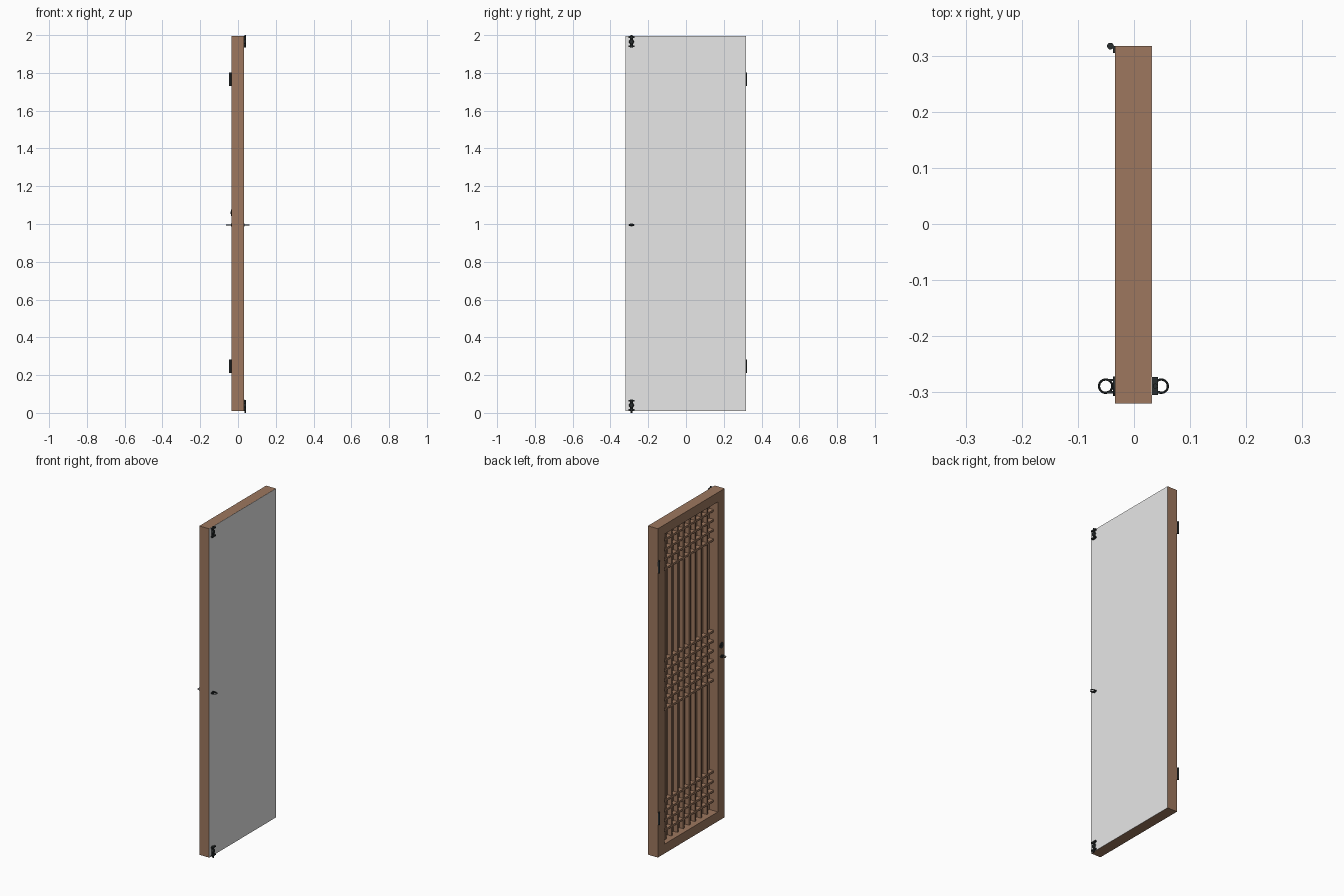
import bpy, math
from mathutils import Vector

if "Cube" in bpy.data.objects:
    bpy.data.objects.remove(bpy.data.objects["Cube"])


def material(name, rgb):
    m = bpy.data.materials.new(name)
    m.diffuse_color = (*rgb, 1)
    m.use_nodes = True
    m.node_tree.nodes["Principled BSDF"].inputs["Base Color"].default_value = m.diffuse_color
    return m


WOOD = material("brown wood", (0.34, 0.187, 0.113))
PAPER = material("pale paper", (0.8, 0.8, 0.8))
IRON = material("black iron", (0.022, 0.027, 0.028))


def finish(o, name, mat, smooth=False):
    o.name = name
    o.data.materials.append(mat)
    if smooth:
        bpy.ops.object.shade_smooth_by_angle()
    return o


def box(name, mat, x, y, z):
    """Box from (min, max) ranges."""
    bpy.ops.mesh.primitive_cube_add(size=1)
    o = bpy.context.object
    lo, hi = Vector((x[0], y[0], z[0])), Vector((x[1], y[1], z[1]))
    for v in o.data.vertices:
        v.co = (lo + hi) / 2 + Vector(a * b for a, b in zip(v.co, hi - lo))
    return finish(o, name, mat)


def rod(name, mat, loc, r, length, axis='Z', r2=None):
    rot = {'X': (0, math.pi / 2, 0), 'Y': (math.pi / 2, 0, 0), 'Z': (0, 0, 0)}[axis]
    bpy.ops.mesh.primitive_cone_add(vertices=24, radius1=r, radius2=r if r2 is None else r2,
                                    depth=length, location=loc, rotation=rot)
    return finish(bpy.context.object, name, mat, True)


# Overall door extents
X0, X1 = -0.034, 0.032
Y0, Y1 = -0.32, 0.317
Z0, Z1 = 0.01, 1.995
STILE, RAIL = 0.065, 0.057
OY0, OY1, OZ0, OZ1 = Y0 + STILE, Y1 - STILE, Z0 + RAIL, Z1 - RAIL

# Frame
FX = (X0, X1 - 0.001)
box("latch_stile", WOOD, FX, (Y0, OY0), (Z0, Z1))
box("hinge_stile", WOOD, FX, (OY1, Y1), (Z0, Z1))
box("bottom_rail", WOOD, FX, (OY0, OY1), (Z0, OZ0))
box("top_rail", WOOD, FX, (OY0, OY1), (OZ1, Z1))

# Backing board and the paper covering the whole right side
box("backing_board", WOOD, (0.022, X1 - 0.001), (OY0, OY1), (OZ0, OZ1))
box("paper_sheet", PAPER, (X1 - 0.001, X1), (Y0, Y1), (Z0, Z1))

# Lattice: vertical bars and three groups of horizontal bars
N = 8
for i in range(N):
    y = OY0 + (OY1 - OY0) * (i + 1) / (N + 1)
    box("vertical_bar", WOOD, (-0.004, 0.022), (y - 0.006, y + 0.006), (OZ0, OZ1))
MID, PITCH = (Z0 + Z1) / 2, 0.059
rows = [MID + (i - 2.5) * PITCH for i in range(6)]
rows += [OZ1 - (i + 1) * PITCH for i in range(4)] + [OZ0 + (i + 1) * PITCH for i in range(4)]
for z in rows:
    box("horizontal_bar", WOOD, (-0.006, 0.02), (OY0, OY1), (z - 0.006, z + 0.006))

# Hinges on the left face
for z in (0.247, 1.767):
    rod("hinge_barrel", IRON, (-0.042, Y1, z), 0.006, 0.072)
    box("hinge_leaf", IRON, (-0.037, -0.033), (Y1 - 0.012, Y1), (z - 0.036, z + 0.036))

# Ring handles on both faces
HY, HZ = -0.289, 0.995
for s, face in ((1, X1), (-1, X0)):
    rod("handle_rosette", IRON, (face + s * 0.001, HY, HZ), 0.0075, 0.004, 'X').scale.y = 2.1
    for t in (-1, 1):
        box("handle_arm", IRON, sorted((face, face + s * 0.014)),
            sorted((HY + t * 0.009, HY + t * 0.013)), (HZ - 0.003, HZ + 0.003))
    bpy.ops.mesh.primitive_torus_add(major_segments=32, minor_segments=10, major_radius=0.0118,
                                     minor_radius=0.002, location=(face + s * 0.0165, HY, HZ))
    finish(bpy.context.object, "handle_ring", IRON, True)

# Key plate above the left handle
rod("key_plate", IRON, (X0 - 0.001, HY, 1.06), 0.0175, 0.004, 'X')
rod("key_hole_boss", IRON, (X0 - 0.002, HY, 1.06), 0.006, 0.005, 'X')

# Slide bolts at the top and bottom of the right face
for mid, end in ((1.965, 1), (0.04, -1)):
    box("bolt_plate", IRON, (X1, X1 + 0.002), (HY - 0.008, HY + 0.008), (mid - 0.03, mid + 0.03))
    rod("bolt_rod", IRON, (X1 + 0.006, HY, mid + end * 0.0015 - (0.005 if end < 0 else 0) + (0.0 if end < 0 else 0.001)),
        0.0045, 0.065 if end > 0 else 0.067)
    for dz in (-0.024, 0.024):
        box("bolt_strap", IRON, (X1, X1 + 0.011), (HY - 0.016, HY + 0.016), (mid + dz - 0.004, mid + dz + 0.004))
    rod("bolt_knob", IRON, (X1 + 0.007, HY, mid), 0.013, 0.008, 'X', 0.01)
